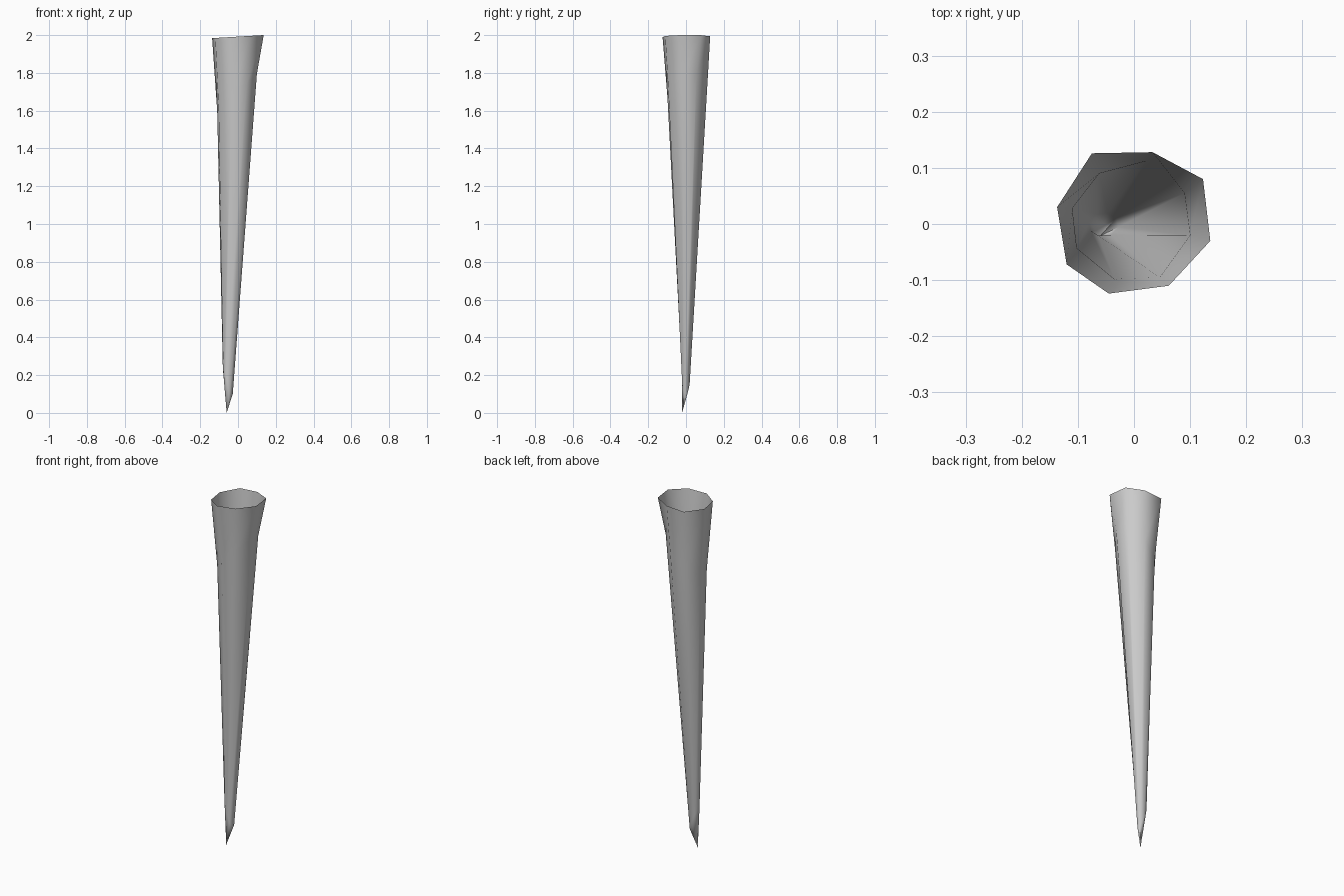
import bpy, bmesh, math

if "Cube" in bpy.data.objects:
    bpy.data.objects.remove(bpy.data.objects["Cube"])

# Slightly irregular eight-sided outlines of the rim and the neck below it
rim = [(-.075, .126), (.033, .128), (.123, .08), (.136, -.03),
       (.062, -.11), (-.045, -.124), (-.12, -.072), (-.137, .03)]
neck = [(-.062, .09), (.021, .112), (.09, .055), (.10, -.02),
        (.046, -.095), (-.035, -.098), (-.102, -.043), (-.11, .028)]

# Small tilted outline just above the point
lower = []
for x, y in rim:
    a = math.atan2(y, x)
    lower.append((-.054 + .027 * math.cos(a), -.001 + .021 * math.sin(a)))

bm = bmesh.new()


def ring(points, height, slope, centre=0.0):
    """Ring of vertices lying on a plane tilted along x."""
    return [bm.verts.new((x, y, height + slope * (x - centre))) for x, y in points]


rings = [ring(rim, 1.992, .06), ring(neck, 1.70, .95), ring(lower, .17, -2.6, -.054)]
tip = bm.verts.new((-.06, -.021, 0))

# Walls of the open spike, then its pointed end
for upper, under in zip(rings, rings[1:]):
    for i in range(8):
        j = (i + 1) % 8
        bm.faces.new((upper[i], upper[j], under[j], under[i]))
for i in range(8):
    bm.faces.new((rings[-1][i], rings[-1][(i + 1) % 8], tip))
bmesh.ops.recalc_face_normals(bm, faces=bm.faces)

mesh = bpy.data.meshes.new("hollow_spike")
bm.to_mesh(mesh)
bm.free()
spike = bpy.data.objects.new("hollow_spike", mesh)
bpy.context.collection.objects.link(spike)
bpy.context.view_layer.objects.active = spike
spike.select_set(True)
bpy.ops.object.shade_smooth_by_angle(angle=math.radians(60))
